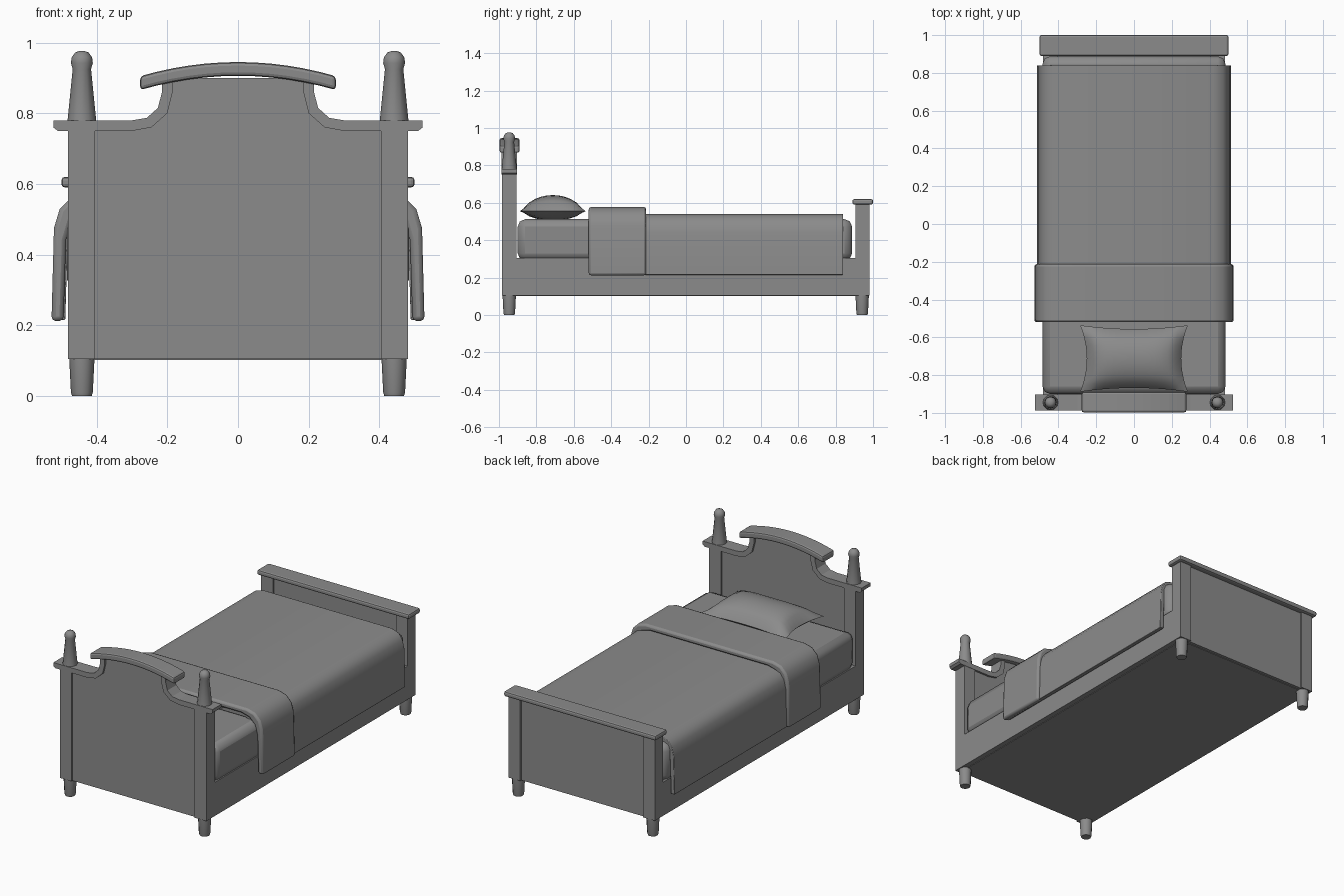
import bpy, bmesh, math

cube = bpy.data.objects.get("Cube")
if cube:
    bpy.data.objects.remove(cube, do_unlink=True)

grey = bpy.data.materials.new("plain grey")
grey.use_nodes = True
colour = (0.26, 0.26, 0.26, 1)
grey.diffuse_color = colour
grey.node_tree.nodes["Principled BSDF"].inputs["Base Color"].default_value = colour


def finish(name, bm, bevel=0, segments=1, smooth=None):
    bmesh.ops.remove_doubles(bm, verts=bm.verts, dist=0.0001)
    bmesh.ops.recalc_face_normals(bm, faces=bm.faces)
    mesh = bpy.data.meshes.new(name)
    bm.to_mesh(mesh)
    bm.free()
    mesh.materials.append(grey)
    ob = bpy.data.objects.new(name, mesh)
    bpy.context.collection.objects.link(ob)
    if bevel:
        mod = ob.modifiers.new("Bevel", "BEVEL")
        mod.width, mod.segments = bevel, segments
        mod.limit_method, mod.angle_limit = "ANGLE", math.radians(50)
    if smooth:
        bpy.ops.object.select_all(action="DESELECT")
        ob.select_set(True)
        bpy.context.view_layer.objects.active = ob
        bpy.ops.object.shade_smooth_by_angle(angle=math.radians(smooth))
    return ob


def extrude(name, outline, axis, lo, hi, **kw):
    """Extrude an (x, z) outline along y, or a (y, z) outline along x."""
    bm = bmesh.new()
    place = (lambda p: (p[0], lo, p[1])) if axis == "y" else (lambda p: (lo, p[0], p[1]))
    face = bm.faces.new([bm.verts.new(place(p)) for p in outline])
    made = bmesh.ops.extrude_face_region(bm, geom=[face])["geom"]
    move = (0, hi - lo, 0) if axis == "y" else (hi - lo, 0, 0)
    bmesh.ops.translate(bm, vec=move, verts=[g for g in made if isinstance(g, bmesh.types.BMVert)])
    return finish(name, bm, **kw)


def box(name, x, y, z, **kw):
    return extrude(name, [(x[0], z[0]), (x[1], z[0]), (x[1], z[1]), (x[0], z[1])], "y", *y, **kw)


def turned(name, profile, x, y, sides=12):
    """Lathe a (radius, z) profile around a vertical axis."""
    bm = bmesh.new()
    pts = [(0, profile[0][1])] + profile + [(0, profile[-1][1])]
    vs = [bm.verts.new((r, 0, z)) for r, z in pts]
    edges = [bm.edges.new(pair) for pair in zip(vs, vs[1:])]
    bmesh.ops.spin(bm, geom=vs + edges, cent=(0, 0, 0), axis=(0, 0, 1),
                   angle=math.tau, steps=sides)
    bmesh.ops.translate(bm, vec=(x, y, 0), verts=bm.verts)
    return finish(name, bm, smooth=40)


def mirrored(half):
    return half + [(-x, z) for x, z in reversed(half)]


# Side frames: head post, rail and foot post in one profile
frame = [(-0.985, 0.105), (0.98, 0.105), (0.98, 0.595), (0.905, 0.595), (0.905, 0.305),
         (-0.905, 0.305), (-0.905, 0.76), (-0.985, 0.76)]
# Swept moulding on the shoulders of the headboard
inner = [(0.3, 0.75), (0.245, 0.76), (0.2, 0.8), (0.185, 0.86), (0.185, 0.9)]
outer = [(0.215, 0.9), (0.215, 0.86), (0.227, 0.815), (0.258, 0.787), (0.3, 0.78)]
moulding = [(0.51, 0.75)] + inner + outer + [(0.523, 0.78), (0.523, 0.76)]

for side, s in (("left", 1), ("right", -1)):
    extrude(side + "_frame", frame, "x", s * 0.405, s * 0.481)
    extrude(side + "_headboard_moulding", [(s * x, z) for x, z in moulding], "y", -0.987, -0.903)
    turned(side + "_finial", [(0.041, 0.775), (0.026, 0.925), (0.031, 0.942), (0.029, 0.958),
                              (0.019, 0.972), (0.008, 0.976)], s * 0.442, -0.945)
    for end, y in (("head", -0.945), ("foot", 0.942)):
        turned(f"{side}_{end}_leg", [(0.028, 0), (0.031, 0.01), (0.036, 0.11)], s * 0.442, y)

# Headboard panel and its arched crest
extrude("headboard_panel", mirrored([(0.41, 0.105), (0.41, 0.755)] + inner), "y", -0.975, -0.915)
xs = [0.277 * (1 - i / 6) for i in range(12 + 1)]
arc = [(x, 0.945 - 0.04 * (x / 0.277) ** 2) for x in xs]
extrude("headboard_crest", arc + [(x, z - 0.039) for x, z in reversed(arc)], "y",
        -0.997, -0.89, bevel=0.01, segments=2)

# Footboard panel, cap and the base under the mattress
box("footboard_panel", (-0.41, 0.41), (0.917, 0.968), (0.105, 0.595))
box("footboard_cap", (-0.5, 0.5), (0.89, 1.0), (0.59, 0.62), bevel=0.01, segments=2)
box("base_panel", (-0.45, 0.45), (-0.95, 0.95), (0.102, 0.29))

# Mattress
box("mattress", (-0.484, 0.484), (-0.9, 0.888), (0.29, 0.512), bevel=0.04, segments=2, smooth=35)


# Bedding draped over the mattress
def drape(name, half, thick, y0, y1, bevel):
    inside = [(x - thick, z if i == 0 else z - thick) for i, (x, z) in enumerate(half)]
    outline = mirrored(half) + list(reversed(mirrored(inside)))
    extrude(name, outline, "y", y0, y1, bevel=bevel, segments=2, smooth=40)


drape("blanket", [(0.513, 0.215), (0.507, 0.44), (0.495, 0.49), (0.47, 0.525), (0.42, 0.54)],
      0.024, -0.5, 0.84, 0.003)
drape("folded_blanket_top", [(0.528, 0.212), (0.521, 0.475), (0.505, 0.528), (0.47, 0.563),
                             (0.42, 0.577)], 0.034, -0.52, -0.213, 0.012)

# Pillow: puffed grid with pinched edges
bm = bmesh.new()
nx, ny = 14, 10
for puff in (0.086, -0.05):
    grid = []
    for j in range(ny + 1):
        row = []
        for i in range(nx + 1):
            u, v = 2 * i / nx - 1, 2 * j / ny - 1
            swell = ((1 - u ** 4) * (1 - v * v)) ** 0.6
            x = u * (0.285 - 0.035 * (1 - v * v))
            y = -0.712 + v * (0.176 - 0.02 * (1 - u * u))
            row.append(bm.verts.new((x, y, 0.555 + puff * swell)))
        grid.append(row)
    for a, b in zip(grid, grid[1:]):
        for i in range(nx):
            bm.faces.new((a[i], a[i + 1], b[i + 1], b[i]))
finish("pillow", bm, smooth=60)
